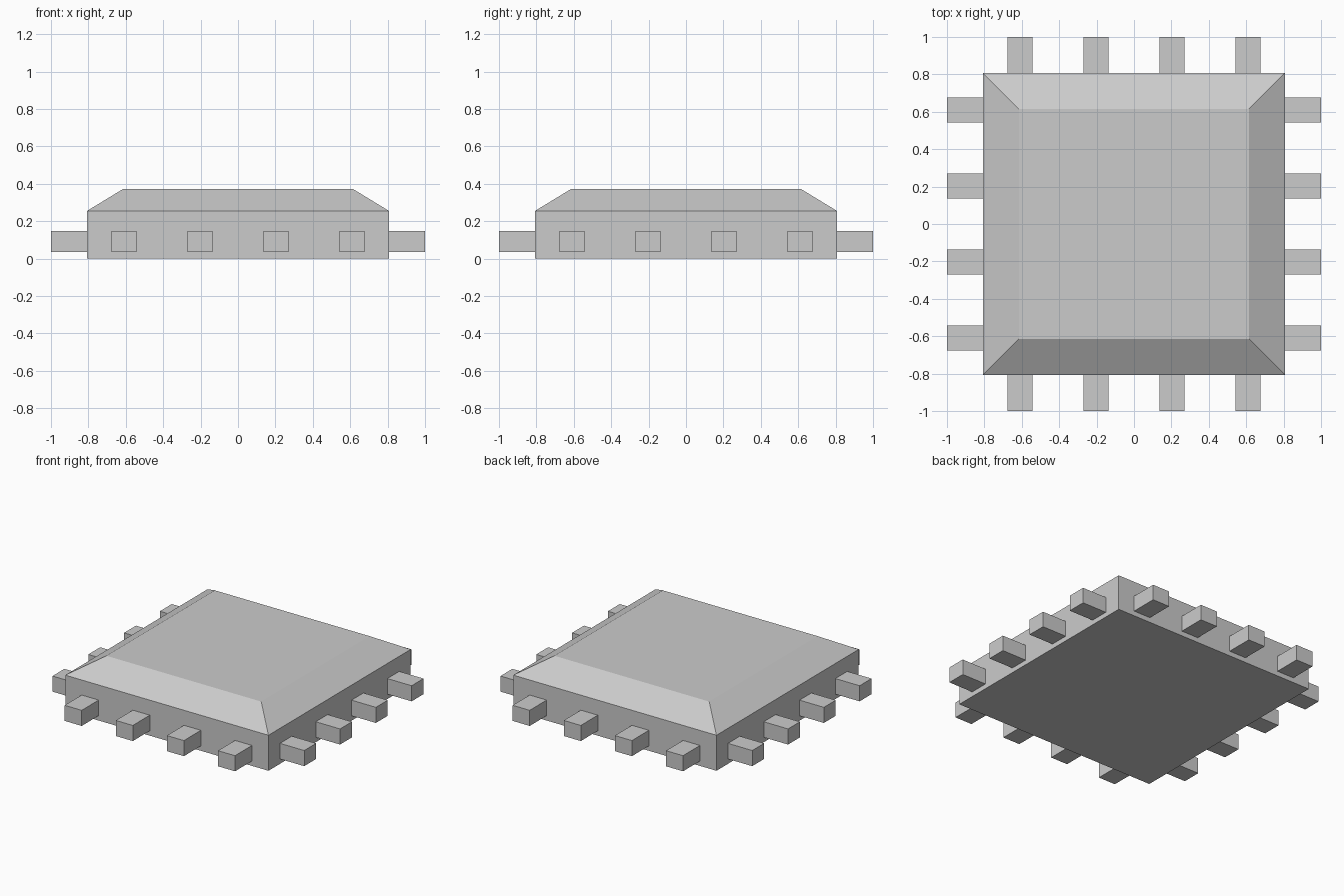
import bpy, bmesh
from mathutils import Matrix
from math import radians

if "Cube" in bpy.data.objects:
    bpy.data.objects.remove(bpy.data.objects["Cube"])

BODY, TOP = 0.807, 0.615          # half widths of the body and its raised top
PIN_W, PIN_Z0, PIN_Z1 = 0.135, 0.035, 0.147


def add_object(name, bm):
    bmesh.ops.recalc_face_normals(bm, faces=bm.faces)
    mesh = bpy.data.meshes.new(name)
    bm.to_mesh(mesh)
    bm.free()
    obj = bpy.data.objects.new(name, mesh)
    bpy.context.collection.objects.link(obj)
    return obj


# Chip body: square rings stacked into a block with a sloped upper rim
bm = bmesh.new()
rings = [[bm.verts.new((sx * h, sy * h, z))
          for sx, sy in ((-1, -1), (1, -1), (1, 1), (-1, 1))]
         for h, z in ((BODY, 0), (BODY, 0.255), (TOP, 0.372))]
bm.faces.new(rings[0])
bm.faces.new(rings[-1])
for low, high in zip(rings, rings[1:]):
    for i in range(4):
        j = (i + 1) % 4
        bm.faces.new((low[i], low[j], high[j], high[i]))
add_object("chip_body", bm)

# Pins: four short bars per side, repeated around the four sides
for side, angle in (("front", 0), ("right", 90), ("back", 180), ("left", 270)):
    bm = bmesh.new()
    turn = Matrix.Rotation(radians(angle), 4, 'Z')
    for i in range(4):
        x = (i - 1.5) * 0.406
        place = Matrix.Translation((x, -(1 + BODY) / 2, (PIN_Z0 + PIN_Z1) / 2))
        size = Matrix.Diagonal((PIN_W, 1 - BODY, PIN_Z1 - PIN_Z0, 1))
        bmesh.ops.create_cube(bm, size=1, matrix=turn @ place @ size)
    add_object(side + "_pins", bm)
